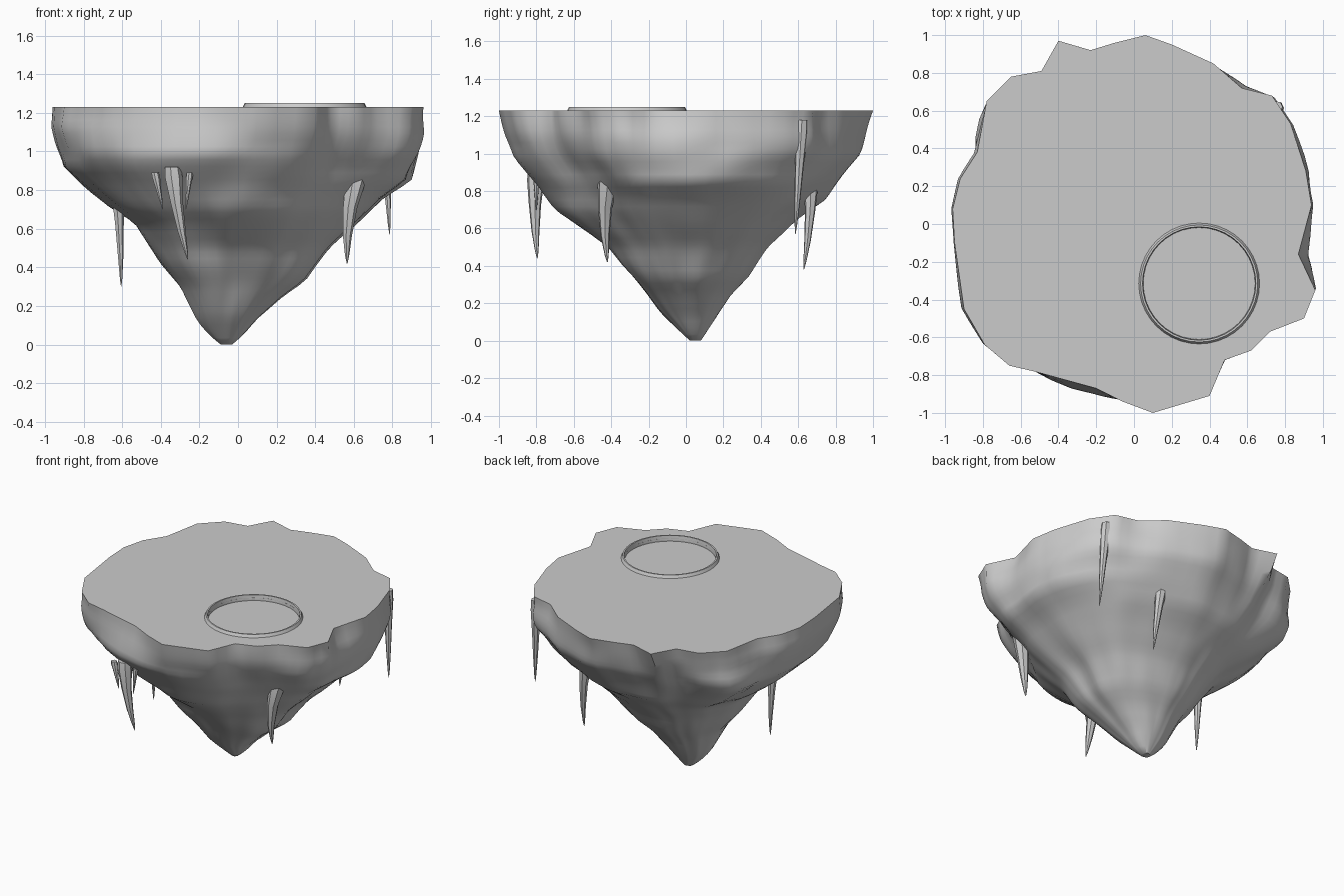
import bpy, bmesh, math
from mathutils import Vector, noise

cube = bpy.data.objects.get("Cube")
if cube:
    bpy.data.objects.remove(cube)

stone = bpy.data.materials.new("pale grey stone")
stone.use_nodes = True
GREY = (0.6, 0.6, 0.6, 1)
stone.diffuse_color = GREY
stone.node_tree.nodes["Principled BSDF"].inputs["Base Color"].default_value = GREY


def finish(bm, name, angle):
    bmesh.ops.recalc_face_normals(bm, faces=bm.faces)
    mesh = bpy.data.meshes.new(name)
    bm.to_mesh(mesh)
    bm.free()
    obj = bpy.data.objects.new(name, mesh)
    bpy.context.collection.objects.link(obj)
    mesh.materials.append(stone)
    bpy.ops.object.select_all(action="DESELECT")
    obj.select_set(True)
    bpy.context.view_layer.objects.active = obj
    bpy.ops.object.shade_smooth_by_angle(angle=math.radians(angle))


def loft(bm, rings):
    for low, high in zip(rings, rings[1:]):
        n = len(low)
        for i in range(n):
            j = (i + 1) % n
            bm.faces.new((low[i], low[j], high[j], high[i]))


def circle(bm, centre, radius, z, count):
    turns = [k * math.tau / count for k in range(count)]
    return [bm.verts.new((centre[0] + radius * math.cos(a),
                          centre[1] + radius * math.sin(a), z)) for a in turns]


def sample(profile, z):
    for (za, ra), (zb, rb) in zip(profile, profile[1:]):
        if z <= zb:
            return ra + (rb - ra) * (z - za) / (zb - za)
    return profile[-1][1]


# Jagged plateau outline
OUTLINE = [(.94, .1), (.91, .28), (.83, .53), (.73, .68), (.57, .72), (.42, .85),
           (.2, .95), (.06, 1), (-.1, .96), (-.23, .92), (-.4, .97), (-.49, .81),
           (-.65, .78), (-.78, .65), (-.83, .38), (-.92, .24), (-.96, .08),
           (-.95, -.1), (-.9, -.45), (-.79, -.64), (-.66, -.75), (-.53, -.78),
           (-.2, -.87), (-.06, -.94), (.1, -1), (.4, -.91), (.48, -.72),
           (.62, -.67), (.72, -.57), (.9, -.5), (.96, -.35), (.87, -.16)]
TOP = 1.23
TIP = Vector((-.05, .05))
# Reach of the rock on each side as (height, distance)
EAST = [(0, -.03), (.05, .03), (.13, .1), (.25, .24), (.33, .36), (.5, .5),
        (.6, .61), (.75, .76), (.85, .9), (.98, .93), (1.1, .96), (TOP, .965)]
WEST = [(0, .09), (.05, .15), (.12, .21), (.3, .3), (.42, .4), (.63, .54),
        (.7, .66), (.8, .78), (.92, .91), (1.13, .97), (TOP, .965)]
NORTH = [(0, .08), (.1, .15), (.25, .25), (.35, .35), (.5, .45), (.65, .62),
         (.75, .76), (.85, .83), (1, .93), (TOP, 1)]
SOUTH = [(0, -.02), (.15, .15), (.3, .28), (.4, .38), (.5, .46), (.6, .6),
         (.7, .74), (.83, .82), (.98, .95), (1.1, .98), (TOP, 1)]
# Bulges and hollows as (bearing in degrees, height, amount)
SWELLS = [(141, .95, .1), (-112, 1, .06), (-148, 1.05, .05), (25, 1.05, .06),
          (-14, 1.05, .06), (70, 1.05, .05), (45, 1.05, .04), (121, 1, -.05),
          (-55, .9, -.07), (-38, .75, -.06), (-110, .6, -.06), (-45, .3, .1),
          (-88, .35, -.1), (-125, .35, .05), (-5, .45, -.06), (45, .55, .04)]


def swell(d, z):
    total = .025 * noise.noise(Vector((d.x * 4, d.y * 4, z * 5)))
    bearing = math.degrees(math.atan2(d.y, d.x))
    for angle, height, amount in SWELLS:
        turn = (bearing - angle + 180) % 360 - 180
        total += amount * math.exp(-(turn / 16) ** 2 - ((z - height) / .2) ** 2)
    return 1 + total * min(1, 5 * (1 - z / TOP))


# Floating rock
SPLIT, LEVELS = 3, 36
points = []
for a, b in zip(OUTLINE, OUTLINE[1:] + OUTLINE[:1]):
    points += [Vector(a).lerp(Vector(b), k / SPLIT) for k in range(SPLIT)]
bm = bmesh.new()
rings = []
for level in range(LEVELS + 1):
    z = TOP * level / LEVELS
    depth = 1 - z / TOP
    centre = TIP * depth
    ring = []
    for p in points:
        d = p.normalized()
        q = p.lerp(d * .96, min(.8, depth * 2.5))
        east, north = q.x > 0, q.y > 0
        side_x, side_y = (EAST if east else WEST), (NORTH if north else SOUTH)
        reach_x = (sample(side_x, z) - centre.x * (1 if east else -1)) / side_x[-1][1]
        reach_y = (sample(side_y, z) - centre.y * (1 if north else -1)) / side_y[-1][1]
        grow = swell(d, z)
        ring.append(bm.verts.new((centre.x + q.x * reach_x * grow,
                                  centre.y + q.y * reach_y * grow, z)))
    rings.append(ring)
loft(bm, rings)
bm.faces.new(rings[0])

# Plateau surface with a shallow round basin
POOL = (.345, -.315)
basin_top = circle(bm, POOL, .297, TOP, 40)
basin_floor = circle(bm, POOL, .297, TOP - .02, 40)
loft(bm, [basin_floor, basin_top])
bm.faces.new(basin_floor)
edges = [bm.edges.get((loop[i - 1], loop[i]))
         for loop in (rings[-1], basin_top) for i in range(len(loop))]
bmesh.ops.triangle_fill(bm, edges=edges, use_beauty=True)
finish(bm, "floating_rock", 50)

# Raised circular rim around the basin
bm = bmesh.new()
rings = [circle(bm, POOL, radius, z, 40)
         for radius, z in [(.325, TOP - .01), (.31, 1.25), (.3, 1.25), (.296, TOP - .01)]]
loft(bm, rings + rings[:1])
finish(bm, "plateau_rim", 30)

# Hanging spikes: base, tip, base radius, sideways bend
SPIKES = [("front_spike", (-.34, -.8, .92), (-.26, -.795, .44), .048, -.01),
          ("front_small_spike_right", (-.43, -.79, .89), (-.39, -.79, .7), .022, 0),
          ("front_small_spike_left", (-.25, -.8, .89), (-.27, -.8, .7), .018, 0),
          ("right_spike", (-.63, -.1, .85), (-.605, -.09, .3), .034, .005),
          ("front_left_spike", (.62, -.41, .9), (.565, -.42, .42), .055, -.02),
          ("back_left_spike", (.755, .62, 1.18), (.785, .585, .57), .035, 0),
          ("back_spike", (.32, .67, .9), (.365, .63, .38), .04, .01)]
for name, base, tip, radius, bend in SPIKES:
    base, tip = Vector(base), Vector(tip)
    bm = bmesh.new()
    rings = []
    for t, size in [(0, .9), (.12, 1), (.4, .7), (.7, .45), (.92, .2), (1, .04)]:
        c = base.lerp(tip, t) + Vector((bend, bend, 0)) * math.sin(t * math.pi)
        rings.append(circle(bm, c, radius * size, c.z, 7))
    loft(bm, rings)
    bm.faces.new(rings[0])
    bm.faces.new(rings[-1])
    finish(bm, name, 40)
